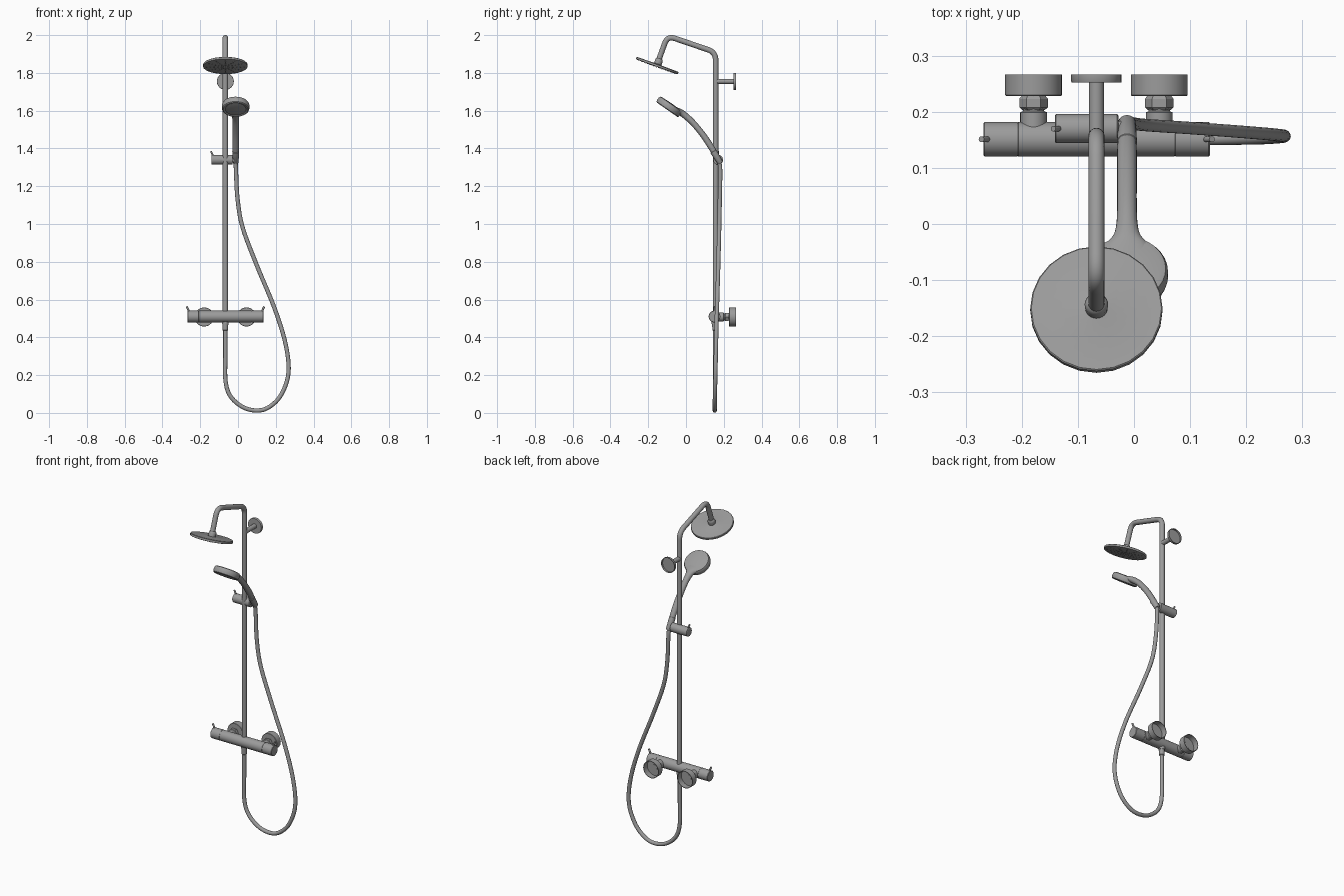
import bpy, bmesh, math
from mathutils import Vector

if "Cube" in bpy.data.objects:
    bpy.data.objects.remove(bpy.data.objects["Cube"])

RX, RY = -0.067, 0.157      # riser position
HX = -0.0125                # hand shower x

metal = bpy.data.materials.new("dark_metal")
metal.diffuse_color = (0.33, 0.33, 0.33, 1)
metal.use_nodes = True
metal.node_tree.nodes["Principled BSDF"].inputs["Base Color"].default_value = metal.diffuse_color


def finish(name, bm, angle=32):
    bmesh.ops.recalc_face_normals(bm, faces=bm.faces[:])
    me = bpy.data.meshes.new(name)
    bm.to_mesh(me)
    bm.free()
    me.materials.append(metal)
    me.shade_smooth()
    me.set_sharp_from_angle(angle=math.radians(angle))
    ob = bpy.data.objects.new(name, me)
    bpy.context.collection.objects.link(ob)
    return ob


def skin(bm, rings):
    """Bridge successive vertex rings and cap both ends."""
    n = len(rings[0])
    for a, b in zip(rings, rings[1:]):
        for i in range(n):
            bm.faces.new((a[i], a[(i + 1) % n], b[(i + 1) % n], b[i]))
    bm.faces.new(rings[0])
    bm.faces.new(rings[-1])


def add_lathe(bm, origin, axis, profile, seg=24):
    """Profile is a list of (radius, distance along axis)."""
    o, q = Vector(origin), Vector((0, 0, 1)).rotation_difference(Vector(axis))
    rings = []
    for r, h in profile:
        rings.append([bm.verts.new(o + q @ Vector((
            r * math.cos(math.tau * i / seg), r * math.sin(math.tau * i / seg), h)))
            for i in range(seg)])
    skin(bm, rings)


def lathe(name, origin, axis, profile, seg=24):
    bm = bmesh.new()
    add_lathe(bm, origin, axis, profile, seg)
    return finish(name, bm)


def spline(pts, steps=6):
    """Catmull-Rom through points (tuples of any length)."""
    p = [Vector(v) for v in pts]
    p = [2 * p[0] - p[1]] + p + [2 * p[-1] - p[-2]]
    out = []
    for i in range(1, len(p) - 2):
        a, b, c, d = p[i - 1:i + 3]
        for k in range(steps):
            t = k / steps
            out.append(0.5 * (2 * b + (c - a) * t + (2 * a - 5 * b + 4 * c - d) * t * t
                              + (3 * b - a - 3 * c + d) * t ** 3))
    return out + [p[-2]]


def fillet(pts, cut, steps=8):
    """Polyline with rounded corners."""
    p = [Vector(v) for v in pts]
    out = [p[0]]
    for a, b, c in zip(p, p[1:], p[2:]):
        s, e = b + (a - b).normalized() * cut, b + (c - b).normalized() * cut
        for k in range(steps + 1):
            t = k / steps
            out.append(s * (1 - t) ** 2 + b * 2 * t * (1 - t) + e * t * t)
    return out + [p[-1]]


def sweep(name, path, radii, seg=16, side=(1, 0, 0)):
    """Tube along path; radii is one number or a list of (side, depth) pairs."""
    bm, rings, u, last = bmesh.new(), [], Vector(side), None
    for i, p in enumerate(path):
        t = (path[min(i + 1, len(path) - 1)] - path[max(i - 1, 0)]).normalized()
        if last:
            u = last.rotation_difference(t) @ u
        u = (u - t * u.dot(t)).normalized()
        v, last = t.cross(u), t
        a, b = radii[i] if isinstance(radii, list) else (radii, radii)
        rings.append([bm.verts.new(p + u * a * math.cos(math.tau * k / seg)
                                   + v * b * math.sin(math.tau * k / seg)) for k in range(seg)])
    skin(bm, rings)
    return finish(name, bm, 40)


# Riser and overhead arm in one bent tube
sweep("riser_and_arm", fillet([(RX, RY, 0.47), (RX, RY, 1.909),
                               (RX, -0.098, 1.996), (RX, -0.148, 1.858)], 0.042), 0.0145)

# Overhead shower head, tilted 20 degrees
tilt = math.radians(20)
n = Vector((0, math.sin(tilt), math.cos(tilt)))
c = Vector((RX, -0.155, 1.832))
lathe("overhead_head", c, n, [(0.113, 0), (0.118, 0.002), (0.118, 0.012), (0.116, 0.014),
                              (0.025, 0.015), (0.019, 0.017)])
lathe("overhead_nut", c, n, [(0.014, 0.012), (0.02, 0.016), (0.021, 0.034),
                             (0.018, 0.043), (0.0145, 0.046)])

# Nozzles in radial rows under the overhead head
bm = bmesh.new()
q = Vector((0, 0, 1)).rotation_difference(n)
for ring in range(1, 6):
    for k in range(12):
        a = math.tau * k / 12
        r = 0.02 * ring
        add_lathe(bm, c + q @ Vector((r * math.cos(a), r * math.sin(a), 0.001)), -n,
                  [(0.0025, 0), (0.002, 0.004)], 6)
finish("overhead_nozzles", bm)

# Upper wall bracket, hollow at the back
lathe("wall_bracket", (RX, RY, 1.755), (0, 1, 0),
      [(0.0135, 0), (0.0135, 0.095), (0.044, 0.095), (0.045, 0.097), (0.045, 0.109),
       (0.042, 0.109), (0.042, 0.099)])

# Mixer valve: bar body with a grooved handle at each end
VY, VZ, R = 0.151, 0.51, 0.031
lathe("mixer_body", (-0.268, VY, VZ), (1, 0, 0),
      [(0.029, 0), (R, 0.002), (R, 0.060), (0.030, 0.0605), (0.030, 0.0615), (R, 0.062),
       (R, 0.340), (0.030, 0.3405), (0.030, 0.3415), (R, 0.342), (R, 0.401), (0.029, 0.403)], 32)
for name, x, s in (("left_lever", -0.262, -1), ("right_lever", 0.129, 1)):
    sweep(name, spline([(x, VY, VZ + 0.02), (x + s * 0.001, VY, VZ + 0.034),
                        (x + s * 0.010, VY, VZ + 0.053)], 4), 0.0055, 10)

# Wall unions: neck, hex nut and hollow cover cup
for side, x in (("left", -0.179), ("right", 0.045)):
    lathe(side + "_union_neck", (x, 0.155, VZ - 0.002), (0, 1, 0),
          [(0.024, 0), (0.024, 0.044), (0.019, 0.046), (0.019, 0.080)])
    lathe(side + "_union_nut", (x, 0.203, VZ - 0.002), (0, 1, 0),
          [(0.020, 0), (0.0255, 0.005), (0.0255, 0.020), (0.020, 0.027)], 6)
    lathe(side + "_wall_cover", (x, 0.228, VZ - 0.002), (0, 1, 0),
          [(0.049, 0), (0.0505, 0.002), (0.0505, 0.038), (0.0475, 0.038), (0.0475, 0.004)], 32)

# Hose outlet below the valve
lathe("hose_outlet", (RX, RY - 0.003, 0.435), (0, 0, 1),
      [(0.011, 0), (0.0145, 0.003), (0.0155, 0.035), (0.018, 0.036), (0.018, 0.06)])

# Sliding holder on the riser with its clamp lever
lathe("slider", (-0.141, 0.17, 1.34), (1, 0, 0),
      [(0.023, 0), (0.026, 0.002), (0.026, 0.111), (0.023, 0.113)])
sweep("slider_lever", spline([(-0.134, 0.17, 1.358), (-0.136, 0.17, 1.37),
                              (-0.144, 0.17, 1.385)], 4), 0.005, 10)
lathe("holder_cone", (HX, 0.183, 1.322), (0, -0.52, 0.85),
      [(0.013, 0), (0.0155, 0.004), (0.018, 0.072), (0.0165, 0.074)])
lathe("holder_pivot", (-0.03, 0.17, 1.34), (1, 0, 0), [(0.014, 0), (0.014, 0.018)])

# Hand shower handle: y, z, half width, half depth along a gentle curve
pts = [(0.168, 1.346, 0.015, 0.014), (0.13, 1.412, 0.0175, 0.0165), (0.086, 1.477, 0.0175, 0.016),
       (0.035, 1.538, 0.0175, 0.016), (0.0, 1.570, 0.019, 0.017), (-0.022, 1.587, 0.025, 0.017),
       (-0.038, 1.597, 0.040, 0.016), (-0.060, 1.610, 0.052, 0.012)]
s = spline(pts, 4)
sweep("hand_shower_handle", [Vector((HX, v[0], v[1])) for v in s], [(v[2], v[3]) for v in s], 20)

# Hand shower head with recessed spray face
hn = Vector((0, 0.57, 0.82)).normalized()
hc = Vector((HX, -0.1, 1.605))
lathe("hand_shower_head", hc, hn,
      [(0.052, 0.002), (0.055, 0.003), (0.058, 0.001), (0.066, 0), (0.071, 0.004),
       (0.0735, 0.014), (0.073, 0.028), (0.069, 0.036), (0.060, 0.039), (0.012, 0.041)], 32)

# Flexible hose looping from the hand shower to the valve
hose = [(HX, 0.172, 1.34), (-0.011, 0.181, 1.29), (-0.002, 0.179, 1.13), (0.025, 0.176, 0.98),
        (0.10, 0.171, 0.78), (0.195, 0.164, 0.55), (0.253, 0.159, 0.36), (0.267, 0.156, 0.21),
        (0.228, 0.153, 0.095), (0.165, 0.152, 0.031), (0.10, 0.152, 0.0125),
        (0.025, 0.152, 0.031), (-0.04, 0.153, 0.088), (-0.066, 0.153, 0.17),
        (RX, 0.154, 0.30), (RX, 0.154, 0.45)]
sweep("hose", spline(hose, 6), 0.0112, 14)
